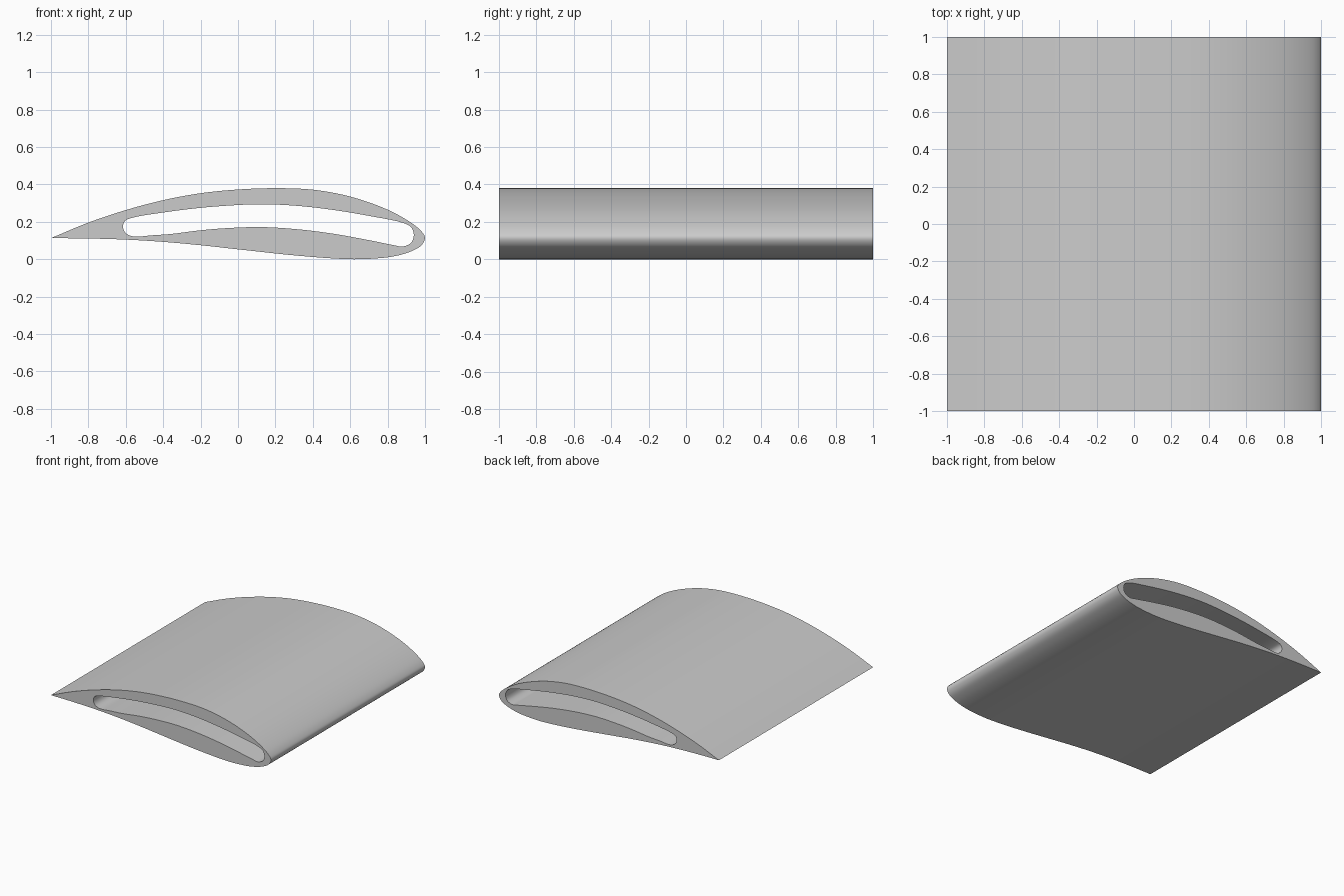
import bpy, bmesh, math
from mathutils import Vector

cube = bpy.data.objects.get("Cube")
if cube:
    bpy.data.objects.remove(cube, do_unlink=True)

grey = bpy.data.materials.new("plain grey")
grey.use_nodes = True
grey.diffuse_color = (0.6, 0.6, 0.6, 1)
grey.node_tree.nodes["Principled BSDF"].inputs["Base Color"].default_value = (0.6, 0.6, 0.6, 1)


def smooth_path(pts, steps=5, closed=False):
    """Sample a centripetal spline through (x, z) points."""
    p = [Vector(q) for q in pts]
    if closed:
        p = [p[-1]] + p + [p[0], p[1]]
    else:
        p = [2 * p[0] - p[1]] + p + [2 * p[-1] - p[-2]]
    out = []
    for a, b, c, d in zip(p, p[1:], p[2:], p[3:]):
        t1 = math.sqrt((b - a).length)
        t2 = t1 + math.sqrt((c - b).length)
        t3 = t2 + math.sqrt((d - c).length)
        for i in range(steps):
            t = t1 + (t2 - t1) * i / steps
            e = a.lerp(b, t / t1)
            f = b.lerp(c, (t - t1) / (t2 - t1))
            g = c.lerp(d, (t - t2) / (t3 - t2))
            h = e.lerp(f, t / t2)
            k = f.lerp(g, (t - t1) / (t3 - t1))
            out.append(h.lerp(k, (t - t1) / (t2 - t1)))
    return out


# Wing section, from the sharp trailing edge over the top and back below
outer = smooth_path([
    (-1, .113), (-.8, .196), (-.6, .263), (-.4, .316), (-.2, .353), (0, .373),
    (.2, .38), (.4, .372), (.6, .335), (.8, .265), (.92, .199), (.98, .15),
    (1, .115), (.98, .074), (.92, .04), (.83, .015), (.73, .004), (.62, 0),
    (.5, .005), (.3, .021), (0, .053), (-.2, .075), (-.4, .093), (-.6, .105),
    (-.8, .111), (-1, .113)])

# Curved slot with rounded ends
slot = smooth_path([
    (-.615, .175), (-.604, .205), (-.565, .222), (-.4, .25), (-.2, .275),
    (0, .29), (.12, .294), (.3, .287), (.5, .265), (.7, .232), (.88, .195),
    (.925, .172), (.94, .13), (.925, .088), (.88, .068), (.83, .076),
    (.7, .102), (.5, .138), (.3, .162), (.12, .172), (-.05, .167),
    (-.2, .155), (-.36, .135), (-.46, .128), (-.56, .122), (-.6, .14)], closed=True)

bm = bmesh.new()
rims = {-1: [], 1: []}
for loop in (outer, slot):
    rings = {y: [bm.verts.new((p.x, y, p.y)) for p in loop] for y in (-1, 1)}
    n = len(loop)
    # Skin of the wing and wall of the slot
    for i in range(n):
        j = (i + 1) % n
        bm.faces.new((rings[-1][i], rings[-1][j], rings[1][j], rings[1][i]))
    for y, ring in rings.items():
        rims[y] += [bm.edges.get((ring[i], ring[(i + 1) % n])) for i in range(n)]

# End faces around the slot
for y, edges in rims.items():
    bmesh.ops.triangle_fill(bm, edges=edges, use_beauty=True, normal=(0, y, 0))
bmesh.ops.recalc_face_normals(bm, faces=bm.faces[:])

mesh = bpy.data.meshes.new("wing_section")
bm.to_mesh(mesh)
bm.free()
mesh.materials.append(grey)
wing = bpy.data.objects.new("wing_section", mesh)
bpy.context.collection.objects.link(wing)
bpy.context.view_layer.objects.active = wing
wing.select_set(True)
bpy.ops.object.shade_smooth_by_angle(angle=math.radians(35))
